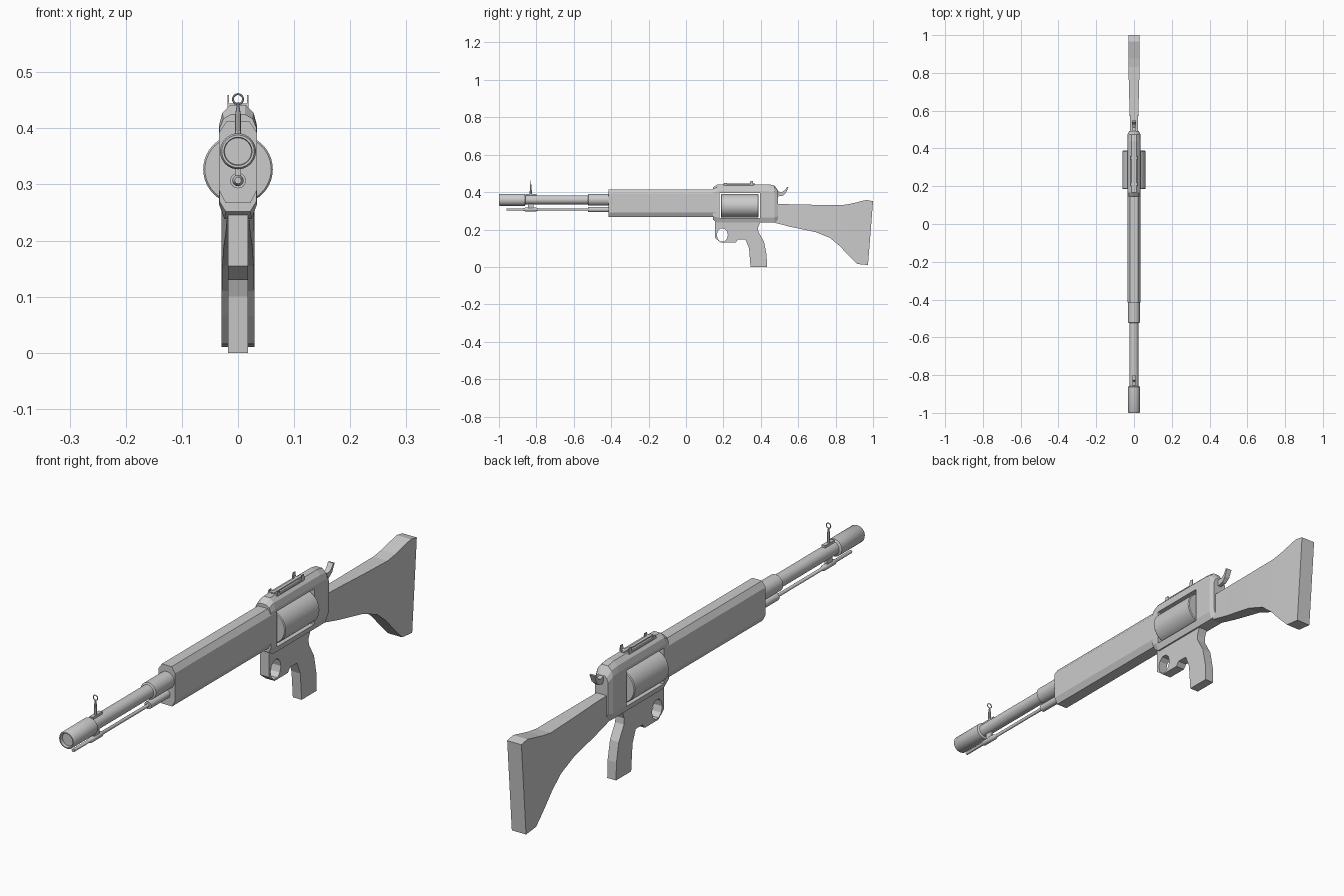
import bpy, bmesh
from math import sin, cos, pi
from mathutils import Vector


def loft(name, rings, smooth=False):
    """Skin a list of equal-length point rings and cap both ends."""
    bm = bmesh.new()
    vs = [[bm.verts.new(p) for p in r] for r in rings]
    n = len(rings[0])
    for a, b in zip(vs, vs[1:]):
        for i in range(n):
            j = (i + 1) % n
            bm.faces.new((a[i], a[j], b[j], b[i]))
    bm.faces.new(vs[0][::-1])
    bm.faces.new(vs[-1])
    bmesh.ops.recalc_face_normals(bm, faces=bm.faces)
    me = bpy.data.meshes.new(name)
    bm.to_mesh(me)
    bm.free()
    ob = bpy.data.objects.new(name, me)
    bpy.context.collection.objects.link(ob)
    if smooth:
        bpy.ops.object.select_all(action='DESELECT')
        ob.select_set(True)
        bpy.context.view_layer.objects.active = ob
        bpy.ops.object.shade_smooth_by_angle(angle=0.6)
    return ob


def lathe(name, z, prof, n=32):
    """Round part along y from (y, radius) pairs."""
    return loft(name, [[(r * cos(2 * pi * i / n), y, z + r * sin(2 * pi * i / n))
                        for i in range(n)] for y, r in prof], True)


def plate(name, pts, x0, x1):
    """Side profile of (y, z) points extruded across x."""
    return loft(name, [[(x, y, z) for y, z in pts] for x in (x0, x1)])


def box(name, x0, x1, y0, y1, z0, z1):
    return plate(name, [(y0, z0), (y1, z0), (y1, z1), (y0, z1)], x0, x1)


def section(y, half):
    """Symmetric cross-section from (half width, z) pairs."""
    return [(x, y, z) for x, z in half] + [(-x, y, z) for x, z in reversed(half)]


def cut(ob, cutter):
    m = ob.modifiers.new("cut", 'BOOLEAN')
    m.operation, m.solver, m.object = 'DIFFERENCE', 'EXACT', cutter
    cutter.hide_render = True
    cutter.hide_viewport = True


# barrel with shallow muzzle recess, and the rod below it
lathe("barrel", 0.359, [(-0.988, 0.024), (-1.0, 0.025), (-1.0, 0.029), (-0.995, 0.032),
                        (-0.862, 0.032), (-0.858, 0.024), (-0.525, 0.024),
                        (-0.522, 0.031), (-0.40, 0.031)])
lathe("under_rod", 0.307, [(-0.96, 0.006), (-0.87, 0.006), (-0.86, 0.010), (-0.80, 0.010),
                           (-0.79, 0.006), (-0.525, 0.006), (-0.525, 0.014),
                           (-0.40, 0.014)], 16)
box("rod_bracket", -0.005, 0.005, -0.845, -0.815, 0.307, 0.345)

# front sight: base, tapered post and ring
box("front_sight_base", -0.007, 0.007, -0.855, -0.80, 0.375, 0.391)
loft("front_sight_post", [[(r * cos(i * pi / 4), -0.83 + r * sin(i * pi / 4), z) for i in range(8)]
                          for z, r in ((0.38, 0.006), (0.425, 0.005), (0.444, 0.002))])
bpy.ops.mesh.primitive_torus_add(major_radius=0.009, minor_radius=0.0018, major_segments=20,
                                 minor_segments=8, location=(0, -0.83, 0.452),
                                 rotation=(pi / 2, 0, 0))
bpy.context.object.name = "front_sight_ring"

# forend
fore = [(0.022, 0.267), (0.034, 0.29), (0.034, 0.392), (0.020, 0.413)]
loft("forend", [section(y, fore) for y in (-0.415, 0.16)])

# receiver, bevelled towards both ends, with a window for the cylinder
full = [(0.024, 0.238), (0.034, 0.265), (0.034, 0.405), (0.028, 0.427), (0.013, 0.442)]
front = [(0.022, 0.252), (0.033, 0.270), (0.033, 0.400), (0.026, 0.417), (0.012, 0.425)]
back = [(0.018, 0.248), (0.026, 0.270), (0.026, 0.385), (0.021, 0.400), (0.010, 0.408)]
shoulder = [(0.024, 0.238), (0.034, 0.265), (0.034, 0.402), (0.027, 0.422), (0.013, 0.436)]
receiver = loft("receiver", [section(0.145, front), section(0.168, full), section(0.44, full),
                             section(0.473, shoulder), section(0.492, back)])
cut(receiver, box("window_cutter", -0.1, 0.1, 0.178, 0.396, 0.262, 0.394))
lathe("cylinder", 0.327, [(0.186, 0.059), (0.189, 0.062), (0.385, 0.062), (0.388, 0.059)], 40)

# top rail with two pairs of sight ears
box("top_rail", -0.006, 0.006, 0.20, 0.37, 0.438, 0.446)
for s in (-1, 1):
    for name, y, top in (("front", 0.21, 0.450), ("rear", 0.35, 0.459)):
        plate(f"{name}_ear", [(y - 0.011, 0.425), (y + 0.011, 0.425), (y + 0.008, top),
                              (y - 0.006, top)], s * 0.016, s * 0.019)
    box("rail_side", s * 0.015, s * 0.019, 0.20, 0.36, 0.425, 0.440)
for y in (0.21, 0.35):
    box("sight_bridge", -0.018, 0.018, y - 0.006, y + 0.006, 0.436, 0.444)

# hammer: curved spur swept from the back of the receiver
path = [(0.465, 0.385, 0.415, 0.007), (0.492, 0.377, 0.405, 0.007), (0.518, 0.381, 0.400, 0.008),
        (0.535, 0.397, 0.409, 0.010), (0.547, 0.426, 0.427, 0.011)]
loft("hammer", [[(-w, y, a), (w, y, a), (w, y - 0.007, b), (-w, y - 0.007, b)]
                for y, a, b, w in path])

# grip and trigger guard in one plate with a finger hole
grip = plate("grip", [(0.155, 0.25), (0.155, 0.155), (0.187, 0.13), (0.265, 0.13), (0.278, 0.146),
                      (0.318, 0.146), (0.337, 0.10), (0.345, 0.0), (0.433, 0.0), (0.431, 0.065),
                      (0.417, 0.135), (0.387, 0.188), (0.385, 0.21), (0.402, 0.25)],
             -0.018, 0.018)
cut(grip, plate("finger_hole_cutter", [(0.194 + 0.030 * cos(i * pi / 5), 0.171 + 0.037 * sin(i * pi / 5))
                                       for i in range(10)], -0.1, 0.1))

# stock: (top y, top z, bottom y, bottom z, half width)
stock = [(0.47, 0.336, 0.47, 0.237, 0.020), (0.56, 0.335, 0.556, 0.215, 0.022),
         (0.69, 0.332, 0.69, 0.187, 0.026), (0.77, 0.331, 0.77, 0.155, 0.028),
         (0.83, 0.330, 0.824, 0.110, 0.029), (0.877, 0.337, 0.865, 0.065, 0.029),
         (0.965, 0.358, 0.914, 0.016, 0.029), (1.0, 0.351, 0.973, 0.010, 0.029)]
loft("stock", [[(-w, ty, tz), (w, ty, tz), (w, by, bz), (-w, by, bz)]
               for ty, tz, by, bz, w in stock])
